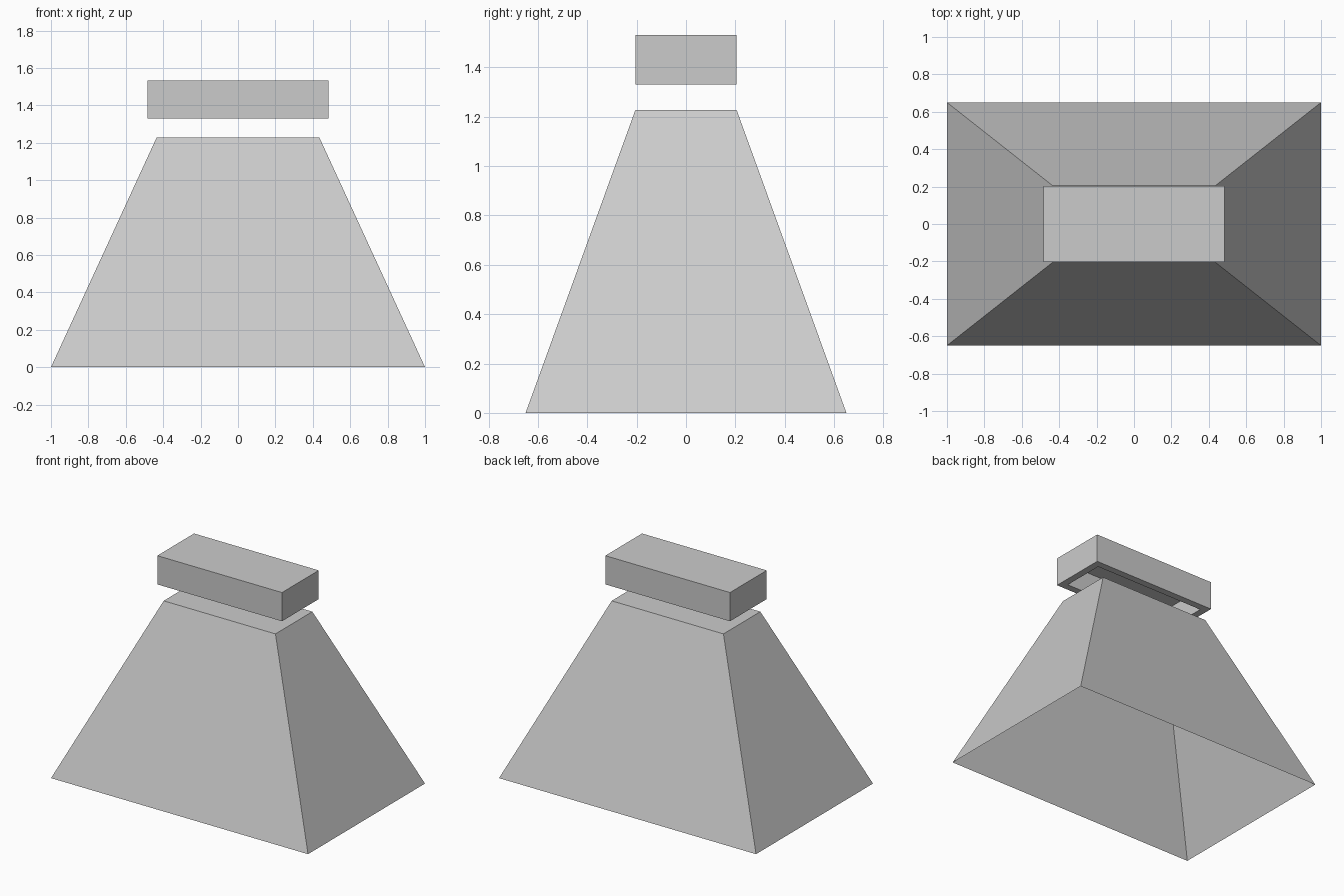
import bpy, bmesh

if "Cube" in bpy.data.objects:
    bpy.data.objects.remove(bpy.data.objects["Cube"])


def ring(bm, hx, hy, z):
    """Rectangle of vertices, counter-clockwise seen from above."""
    return [bm.verts.new((sx * hx, sy * hy, z))
            for sx, sy in ((-1, -1), (1, -1), (1, 1), (-1, 1))]


def shell(name, sections):
    """Loft rectangular sections and cap the chosen last one."""
    bm = bmesh.new()
    rings = [ring(bm, *s) for s in sections]
    for a, b in zip(rings, rings[1:]):
        for i in range(4):
            j = (i + 1) % 4
            bm.faces.new((a[i], a[j], b[j], b[i]))
    return bm, rings


def finish(bm, name):
    mesh = bpy.data.meshes.new(name)
    bm.to_mesh(mesh)
    bm.free()
    obj = bpy.data.objects.new(name, mesh)
    bpy.context.collection.objects.link(obj)


# Tapered hood: thin sheet, open underneath, closed on top
bm, rings = shell("hood", [(1.0, 0.65, 0.0), (0.435, 0.205, 1.228)])
bm.faces.new(rings[-1])
finish(bm, "hood")

# Floating cap: box with a recessed underside
W, D, T = 0.485, 0.204, 0.05
Z0, Z1 = 1.33, 1.532
bm, rings = shell("cap", [(W - T, D - T, Z1 - T), (W - T, D - T, Z0),
                          (W, D, Z0), (W, D, Z1)])
bm.faces.new(rings[-1])
bm.faces.new(rings[0][::-1])
finish(bm, "cap")
